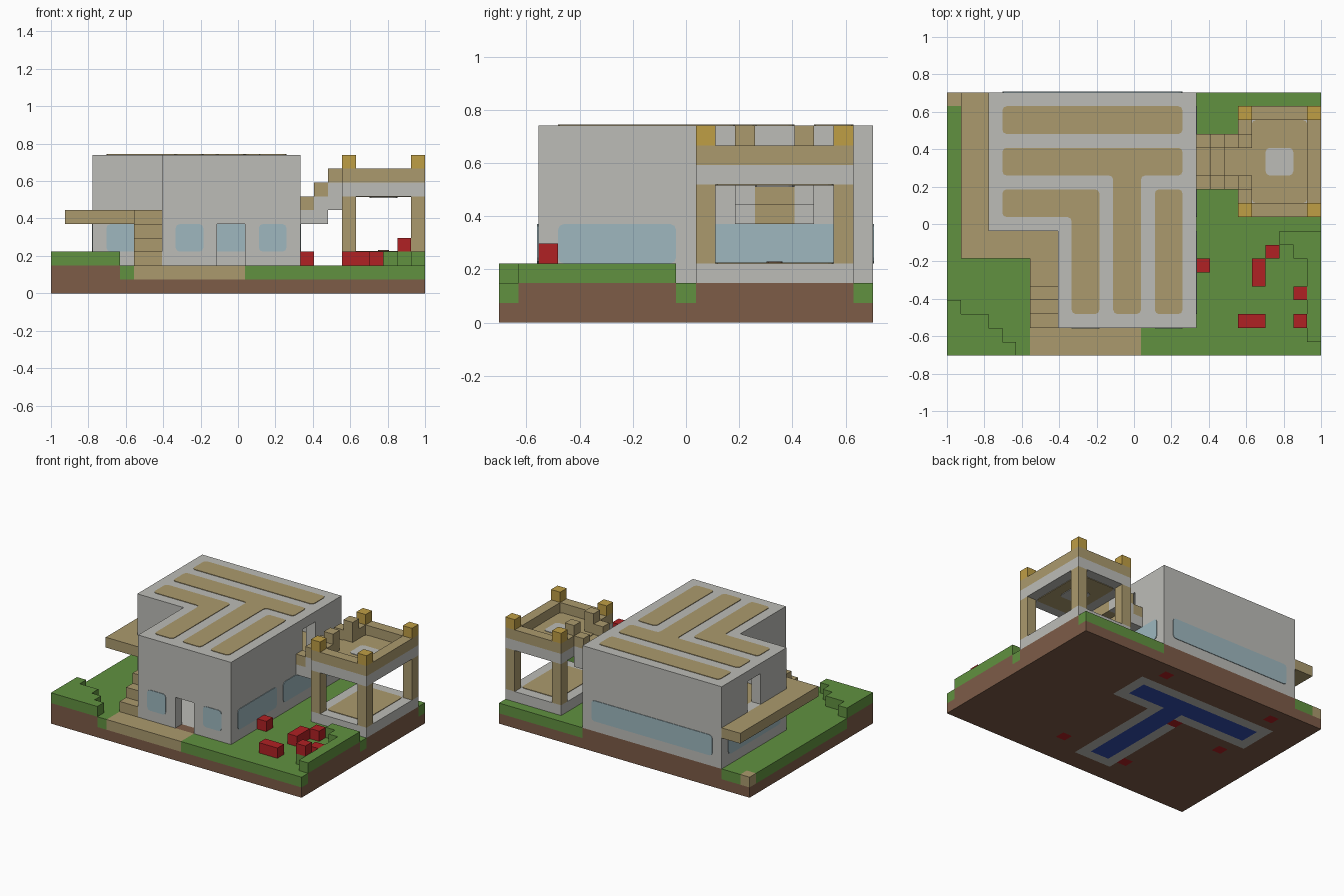
import bpy, bmesh
from mathutils import Vector

start_cube = bpy.data.objects.get("Cube")
if start_cube:
    bpy.data.objects.remove(start_cube)

UNIT = 2 / 27                       # edge of one building block
WIDE, DEEP = 27, 19
LIFT = 0.004                        # how far painted plates stand proud


def linear(channel):
    return ((channel + 0.055) / 1.055) ** 2.4


def make_material(name, *rgb):
    material = bpy.data.materials.new(name)
    colour = [linear(c) for c in rgb] + [1.0]
    material.use_nodes = True
    material.diffuse_color = colour
    shader = material.node_tree.nodes["Principled BSDF"]
    shader.inputs["Base Color"].default_value = colour
    shader.inputs["Roughness"].default_value = 0.9
    return material


PALETTE = {
    "stone": make_material("stone grey", .74, .74, .72),
    "sand": make_material("sand tan", .67, .605, .43),
    "grass": make_material("grass green", .38, .57, .25),
    "earth": make_material("earth brown", .49, .36, .28),
    "red": make_material("flower red", .69, .13, .14),
    "gold": make_material("gold", .75, .62, .27),
    "glass": make_material("window blue", .62, .72, .75),
    "blue": make_material("deep blue", .20, .30, .68),
}
NAMES = list(PALETTE)


def to_world(i, j, k):
    return Vector((i - WIDE / 2, j - DEEP / 2, k)) * UNIT


def finish(name, bm):
    mesh = bpy.data.meshes.new(name)
    bm.to_mesh(mesh)
    bm.free()
    for material in PALETTE.values():
        mesh.materials.append(material)
    obj = bpy.data.objects.new(name, mesh)
    bpy.context.scene.collection.objects.link(obj)
    return obj


def blocks(name, *steps):
    """Fill (colour, rectangle, bottom, top) steps in order; no colour carves."""
    cells = {}
    for colour, (i0, j0, i1, j1), low, high in steps:
        for i in range(i0, i1):
            for j in range(j0, j1):
                for k in range(low, high):
                    if colour:
                        cells[i, j, k] = NAMES.index(colour)
                    else:
                        cells.pop((i, j, k), None)
    bm = bmesh.new()
    for cell, index in cells.items():
        for axis in range(3):
            for side in (0, 1):
                near = list(cell)
                near[axis] += 2 * side - 1
                if tuple(near) in cells:
                    continue
                verts = []
                for a, b in ((0, 0), (1, 0), (1, 1), (0, 1)):
                    corner = list(cell)
                    corner[axis] += side
                    corner[(axis + 1) % 3] += a
                    corner[(axis + 2) % 3] += b
                    verts.append(bm.verts.new(to_world(*corner)))
                face = bm.faces.new(verts if side else verts[::-1])
                face.material_index = index
    bmesh.ops.remove_doubles(bm, verts=bm.verts[:], dist=UNIT / 50)
    bmesh.ops.dissolve_limit(bm, angle_limit=0.01, verts=bm.verts[:],
                             edges=bm.edges[:], delimit={'MATERIAL'})
    return finish(name, bm)


def plate(name, colour, outline, axis, base, depth, rounding=0.3):
    """Round-cornered outline in the plane across axis, pushed along it."""
    bm = bmesh.new()
    verts = []
    for a, b in outline:
        point = [a, b]
        point.insert(axis, base)
        verts.append(bm.verts.new(to_world(*point)))
    face = bm.faces.new(verts)
    bmesh.ops.bevel(bm, geom=bm.verts[:], offset=rounding * UNIT, segments=2,
                    profile=0.5, affect='VERTICES')
    push = Vector((0, 0, 0))
    push[axis] = depth
    grown = bmesh.ops.extrude_face_region(bm, geom=bm.faces[:])
    bmesh.ops.translate(bm, vec=push, verts=[
        v for v in grown["geom"] if isinstance(v, bmesh.types.BMVert)])
    bmesh.ops.recalc_face_normals(bm, faces=bm.faces[:])
    for face in bm.faces:
        face.material_index = NAMES.index(colour)
    return finish(name, bm)


def rect(a0, b0, a1, b1):
    return [(a0, b0), (a1, b0), (a1, b1), (a0, b1)]


# Footprints shared by the ground and what stands on it
HOUSE = [(3, 9, 18, 19), (8, 2, 18, 9)]
ROOMS = [(4, 10, 17, 18), (9, 3, 17, 10)]
TOWER = (21, 10, 27, 18)
LEFT_HILL = [(0, 0, 5, 1), (0, 1, 4, 2), (0, 2, 3, 3), (0, 3, 1, 4)]
RIGHT_HILL = [(26, 1, 27, 7), (25, 7, 27, 8), (24, 8, 27, 9)]


def spot(i, j):
    return (i, j, i + 1, j + 1)


# Ground: earth slab, turf, paths, and the pattern on the underside
blocks("ground",
       ("earth", (0, 0, WIDE, DEEP), 0, 1),
       ("grass", (0, 0, WIDE, DEEP), 1, 2),
       *[("earth", r, 1, 2) for r in HOUSE + LEFT_HILL + RIGHT_HILL + [TOWER]],
       *[("stone", r, 1, 2) for r in ROOMS],
       ("sand", (6, 0, 14, 2), 1, 2),
       ("sand", spot(0, 18), 1, 2),
       ("stone", (3, 12, 18, 16), 0, 1),
       ("stone", (10, 2, 14, 12), 0, 1),
       ("blue", (4, 13, 17, 15), 0, 1),
       ("blue", (11, 3, 13, 13), 0, 1),
       *[("red", spot(*p), 0, 1) for p in
         ((16, 17), (4, 17), (10, 11), (4, 10), (16, 3), (9, 3))])

blocks("left_hill", *[("grass", r, 2, 3) for r in LEFT_HILL])
blocks("right_hill", *[("grass", r, 2, 3) for r in RIGHT_HILL])

# House shell with two hollow storeys, a front door and two upper doors
blocks("house",
       *[("stone", r, 2, 10) for r in HOUSE],
       *[(None, r, 2, 5) for r in ROOMS],
       *[(None, r, 6, 9) for r in ROOMS],
       *[("sand", r, 5, 6) for r in ROOMS],
       (None, (12, 2, 14, 3), 2, 5),
       *[(None, (i, 13, i + 1, 15), 6, 9) for i in (3, 17)])

# Window panes, set through the walls: axis, wall cell, start, end
WINDOWS = {
    "front_left_window": (1, 2, 15, 17),
    "front_right_window": (1, 2, 9, 11),
    "notch_window": (1, 9, 4, 7),
    "back_window": (1, 18, 4, 17),
    "right_front_window": (0, 17, 3, 9),
    "right_back_window": (0, 17, 10, 18),
    "left_window": (0, 3, 10, 18),
}
for name, (axis, wall, first, last) in WINDOWS.items():
    plate(name, "glass", rect(first, 3, last, 5), axis,
          wall - LIFT / UNIT, UNIT + 2 * LIFT)

# Roof stripes
STRIPES = {
    "back": rect(4, 16, 17, 18),
    "middle": [(4, 13), (12, 13), (12, 3), (14, 3), (14, 13), (17, 13),
               (17, 15), (4, 15)],
    "corner": [(4, 10), (9, 10), (9, 3), (11, 3), (11, 12), (4, 12)],
    "side": rect(15, 3, 17, 12),
}
for name, outline in STRIPES.items():
    plate(name + "_roof_stripe", "sand", outline, 2, 10, LIFT)

# Balcony round the house and the stairs up to it
blocks("balcony", ("sand", (1, 7, 3, DEEP), 5, 6), ("sand", (3, 7, 8, 9), 5, 6))
blocks("stairs", ("sand", (6, 5, 8, 7), 2, 6),
       *[("sand", (6, j, 8, j + 1), 2, j + 1) for j in (2, 3, 4)])

# Stepped bridge from the house to the tower, with railings
bridge = []
for n in range(3):
    i, low, high = 18 + n, max(5, 4 + n), 6 + n
    bridge.append(("sand", (i, 13, i + 1, 15), low, high))
    for j in (12, 15):
        bridge += [("stone", spot(i, j), low, high),
                   ("sand", spot(i, j), high, high + 1)]
blocks("bridge", *bridge)

# Tower: plinth, four posts, deck, parapet with an entry gap, gold caps
CORNERS = [spot(i, j) for i in (21, 26) for j in (10, 17)]
INNER = (22, 11, 26, 17)
blocks("tower_plinth", ("stone", TOWER, 2, 3))
blocks("tower_posts", *[("sand", c, 3, 7) for c in CORNERS])
blocks("tower_deck", ("stone", TOWER, 7, 8))
blocks("tower_parapet",
       ("sand", TOWER, 8, 9), (None, INNER, 8, 9),
       (None, (21, 13, 22, 15), 8, 9),
       *[("sand", spot(21, j), 9, 10) for j in (12, 15)])
blocks("tower_caps", *[("gold", c, 9, 10) for c in CORNERS])
for name, height, push in (("plinth", 3, 1), ("deck_top", 8, 1), ("deck_under", 7, -1)):
    plate(name + "_panel", "sand", rect(*INNER), 2, height, push * LIFT)
    if name == "plinth":
        plate(name + "_dot", "earth", rect(23.6, 13.6, 24.4, 14.4), 2, height, 2 * LIFT)
    else:
        plate(name + "_square", "stone", rect(23, 13, 25, 15), 2, height, push * 2 * LIFT)
plate("entry_panel", "sand", rect(21, 13, 22, 15), 2, 8, LIFT, 0.01)

# Flower blocks, one of them on a stem
blocks("flowers",
       *[("red", spot(*p), 2, 3) for p in ((18, 6), (23, 7), (25, 4))],
       ("red", (22, 5, 23, 7), 2, 3),
       ("red", (21, 2, 23, 3), 2, 3),
       ("grass", spot(25, 2), 2, 3),
       ("red", spot(25, 2), 3, 4))
